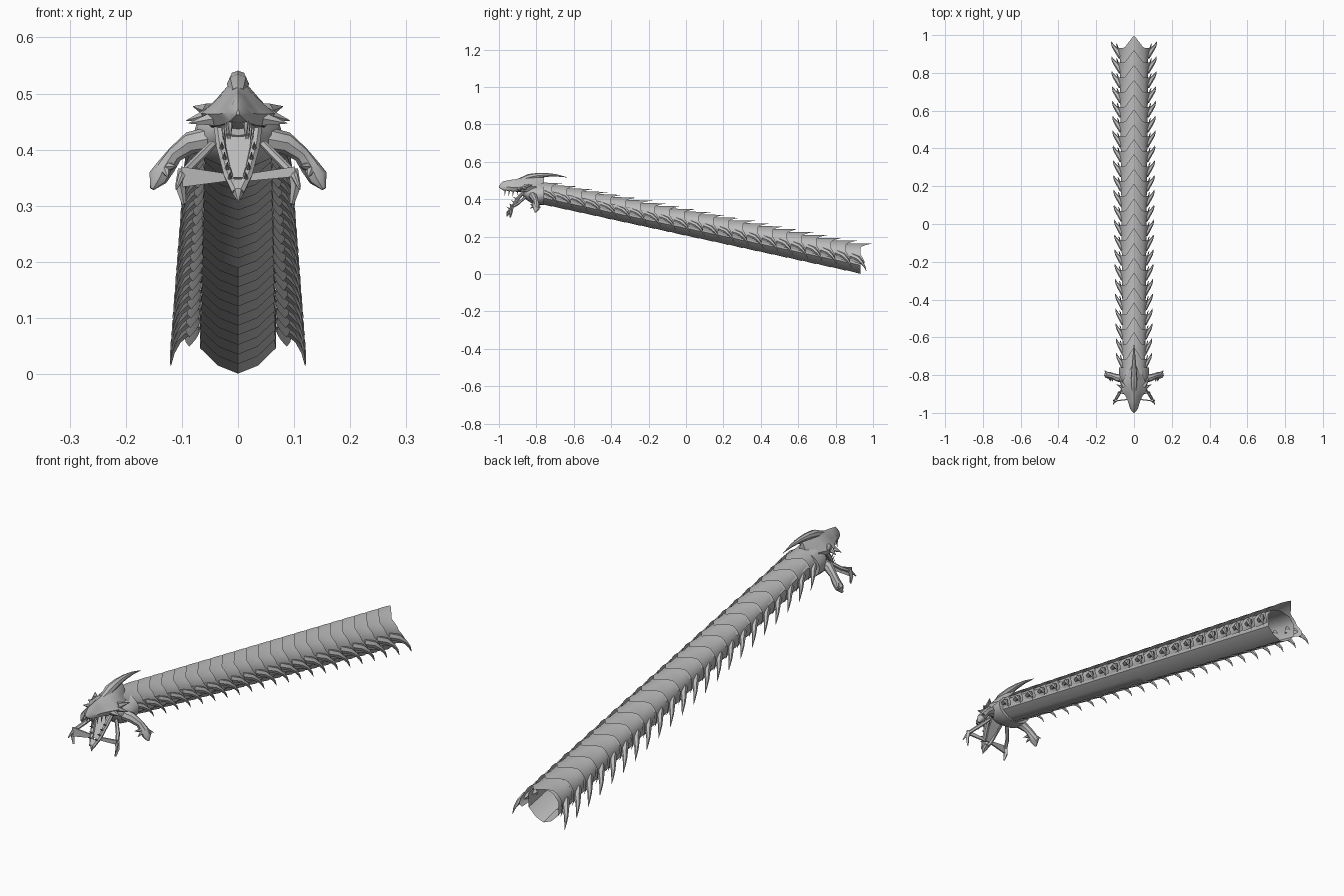
import bpy
import math
from mathutils import Vector

if "Cube" in bpy.data.objects:
    bpy.data.objects.remove(bpy.data.objects["Cube"], do_unlink=True)

bone = bpy.data.materials.new("grey bone")
bone.use_nodes = True
bone.diffuse_color = (0.5, 0.5, 0.5, 1)
bone.node_tree.nodes["Principled BSDF"].inputs["Base Color"].default_value = (0.5, 0.5, 0.5, 1)


class Part:
    """Collects lofted surfaces into one named object."""

    def __init__(self, name):
        self.name, self.verts, self.faces = name, [], []

    def loft(self, rings, closed=True, caps=False):
        base, n = len(self.verts), len(rings[0])
        for ring in rings:
            self.verts += [tuple(p) for p in ring]
        for r in range(len(rings) - 1):
            for j in range(n if closed else n - 1):
                k = (j + 1) % n
                a, b = base + r * n, base + (r + 1) * n
                self.faces.append((a + j, a + k, b + k, b + j))
        if caps:
            last = base + (len(rings) - 1) * n
            self.faces.append(tuple(range(base, base + n))[::-1])
            self.faces.append(tuple(range(last, last + n)))

    def horn(self, path, radii, sides=6, flat=1.0):
        """Tapered tube along a bent path."""
        pts = [Vector(p) for p in path]
        rings = []
        for i, p in enumerate(pts):
            d = (pts[min(i + 1, len(pts) - 1)] - pts[max(i - 1, 0)]).normalized()
            up = Vector((0, 0, 1)) if abs(d.z) < 0.9 else Vector((0, 1, 0))
            u = d.cross(up).normalized()
            v = u.cross(d)
            rings.append([p + radii[i] * (u * math.cos(t) * flat + v * math.sin(t))
                          for t in (math.tau * k / sides for k in range(sides))])
        self.loft(rings, caps=True)

    def finish(self, angle=40):
        mesh = bpy.data.meshes.new(self.name)
        mesh.from_pydata(self.verts, [], self.faces)
        mesh.materials.append(bone)
        ob = bpy.data.objects.new(self.name, mesh)
        bpy.context.collection.objects.link(ob)
        bpy.ops.object.select_all(action="DESELECT")
        ob.select_set(True)
        bpy.context.view_layer.objects.active = ob
        bpy.ops.object.mode_set(mode="EDIT")
        bpy.ops.mesh.select_all(action="SELECT")
        bpy.ops.mesh.normals_make_consistent(inside=False)
        bpy.ops.object.mode_set(mode="OBJECT")
        bpy.ops.object.shade_smooth_by_angle(angle=math.radians(angle))
        return ob


COUNT, STEP, LAST = 22, 0.0785, 0.85


def belly_z(y):
    return 0.205 - 0.218 * y


# Repeating body: inner belly rings, flared back scales, curved side spikes
belly, scales, spikes = Part("belly_rings"), Part("back_scales"), Part("side_spikes")
half = [(0, 0), (0.035, 0.014), (0.067, 0.045), (0.068, 0.1), (0.045, 0.13), (0, 0.14)]
section = half + [(-x, z) for x, z in half[-2:0:-1]]

for i in range(COUNT):
    y0 = LAST - (COUNT - 1 - i) * STEP
    s = 0.78 + 0.22 * i / (COUNT - 1)
    wide = 0.5 + s / 2

    rings = []
    for t in (0, 0.9, 1):
        y = y0 + 0.083 * t
        f = 0.96 + 0.05 * t
        rings.append([(x * f * wide, y, belly_z(y) + (0.07 + (z - 0.07) * f) * s)
                      for x, z in section])
    belly.loft(rings)

    rings = []
    for t in (0, 0.3, 0.6, 0.85, 1):
        ring = []
        for j in range(-14, 15):
            a = 1.95 * j / 14
            ridge = max(0, 1 - abs(a) / 0.6)
            side = max(0, 1 - abs(abs(a) - 1.75) / 0.5)
            y = y0 + 0.083 * t + (0.065 * ridge + 0.025 * side) * t * t
            f = 0.86 + 0.17 * t * t + 0.1 * side * t * t
            ring.append((0.086 * f * s * math.sin(a), y,
                         belly_z(y) + s * (0.08 + 0.073 * f * math.cos(a) + 0.02 * ridge * t)))
        rings.append(ring)
    scales.loft(rings, closed=False)

    for m in (-1, 1):
        path = [(0.068, 0.035, 0.085), (0.092, 0.07, 0.078), (0.109, 0.09, 0.062),
                (0.117, 0.105, 0.042), (0.12, 0.115, 0.02)]
        spikes.horn([(m * x * s, y0 + y, belly_z(y0 + y) + z * s) for x, y, z in path],
                    [0.016 * s, 0.014 * s, 0.009 * s, 0.005 * s, 0.0006])
for part in (belly, scales, spikes):
    part.finish()

# Neck collar closing the front of the body
collar = Part("neck_collar")
rings = []
for y, w, h, zc in ((-0.88, 0.025, 0.02, 0.445), (-0.85, 0.05, 0.035, 0.43),
                    (-0.81, 0.078, 0.052, 0.42), (-0.76, 0.08, 0.056, 0.425)):
    rings.append([(w * math.cos(t), y, zc + h * math.sin(t))
                  for t in (math.tau * k / 16 for k in range(16))])
collar.loft(rings, caps=True)
collar.finish()

# Skull: ridged wedge from snout to nape (y, half width, bottom, top)
skull = Part("skull")
rings = []
for y, w, lo, hi in ((-1.0, 0.003, 0.462, 0.472), (-0.98, 0.02, 0.448, 0.495),
                     (-0.94, 0.032, 0.443, 0.503), (-0.91, 0.045, 0.44, 0.507),
                     (-0.88, 0.066, 0.437, 0.515), (-0.84, 0.062, 0.435, 0.524),
                     (-0.8, 0.045, 0.437, 0.525), (-0.76, 0.02, 0.45, 0.515)):
    h = hi - lo
    side = [(0, hi), (0.3 * w, hi - 0.12 * h), (0.65 * w, lo + 0.6 * h),
            (w, lo + 0.35 * h), (0.75 * w, lo + 0.05 * h), (0, lo)]
    rings.append([(x, y, z) for x, z in side + [(-x, z) for x, z in side[-2:0:-1]]])
skull.loft(rings, caps=True)
skull.finish()

# Single swept crest on top of the skull
crest = Part("crest_horn")
crest.horn([(0, -0.89, 0.5), (0, -0.84, 0.517), (0, -0.79, 0.527), (0, -0.74, 0.53),
            (0, -0.69, 0.527), (0, -0.635, 0.517)],
           [0.012, 0.018, 0.014, 0.01, 0.006, 0.0006], sides=8, flat=1.1)
crest.finish()

# Paired head parts
cheeks, mandibles = Part("cheek_spikes"), Part("mandibles")
jaw, fangs, blades = Part("lower_jaw"), Part("fangs"), Part("jaw_blades")
for m in (-1, 1):
    for root, tip in (((0.05, -0.87, 0.462), (0.092, -0.85, 0.452)),
                      ((0.052, -0.86, 0.47), (0.08, -0.82, 0.477)),
                      ((0.045, -0.89, 0.455), (0.088, -0.89, 0.447)),
                      ((0.035, -0.84, 0.445), (0.065, -0.79, 0.435))):
        cheeks.horn([(m * root[0],) + root[1:], (m * tip[0],) + tip[1:]], [0.014, 0.0006])

    mandibles.horn([(m * x, y, z) for x, y, z in
                    ((0.045, -0.82, 0.42), (0.085, -0.815, 0.412), (0.112, -0.805, 0.392),
                     (0.128, -0.8, 0.37), (0.143, -0.8, 0.35), (0.153, -0.805, 0.33))],
                   [0.022, 0.02, 0.015, 0.017, 0.018, 0.004], sides=8)
    for x, y, z in ((0.11, -0.835, 0.37), (0.157, -0.775, 0.355), (0.125, -0.835, 0.35)):
        mandibles.horn([(m * 0.13, -0.8, 0.37), (m * x, y, z)], [0.013, 0.0006])

    # Open jaw arms meeting at the chin
    jaw.horn([(m * 0.034, -0.87, 0.44), (m * 0.03, -0.9, 0.405), (m * 0.018, -0.93, 0.355),
              (m * 0.004, -0.955, 0.325)], [0.009, 0.009, 0.008, 0.008])
    for k in range(4):
        x, y, z = 0.029 - 0.005 * k, -0.905 - 0.011 * k, 0.4 - 0.018 * k
        fangs.horn([(m * x, y, z), (m * x, y - 0.022, z + 0.014)], [0.005, 0.0005])
        x, y = 0.026 - 0.004 * k, -0.9 - 0.022 * k
        fangs.horn([(m * x, y, 0.452), (m * x, y - 0.004, 0.418)], [0.006, 0.0005])

    # Side arms and thin blades beside the jaw
    blades.horn([(m * 0.045, -0.86, 0.41), (m * 0.08, -0.9, 0.375), (m * 0.1, -0.935, 0.355),
                 (m * 0.11, -0.955, 0.33)], [0.007, 0.008, 0.007, 0.002])
    blades.horn([(m * 0.098, -0.93, 0.365), (m * 0.103, -0.935, 0.335), (m * 0.096, -0.94, 0.303)],
                [0.009, 0.009, 0.004], sides=4)
    low = 0.333 if m < 0 else 0.352
    blades.loft([[(m * x, y, a), (m * x, y, b), (m * x, y + 0.006, b), (m * x, y + 0.006, a)]
                 for x, y, a, b in ((0.018, -0.93, 0.344, 0.357), (0.102, -0.94, low, 0.37))],
                caps=True)

# Chin point and tongue plate between the jaw arms
jaw.horn([(0, -0.935, 0.34), (0, -0.952, 0.325), (0, -0.96, 0.305)], [0.012, 0.012, 0.001])
jaw.loft([[(w, y, z), (-w, y, z), (-w, y + 0.008, z), (w, y + 0.008, z)]
          for w, y, z in ((0.028, -0.868, 0.435), (0.02, -0.905, 0.39), (0.008, -0.935, 0.35))],
         caps=True)
for part in (cheeks, mandibles, jaw, fangs, blades):
    part.finish()
